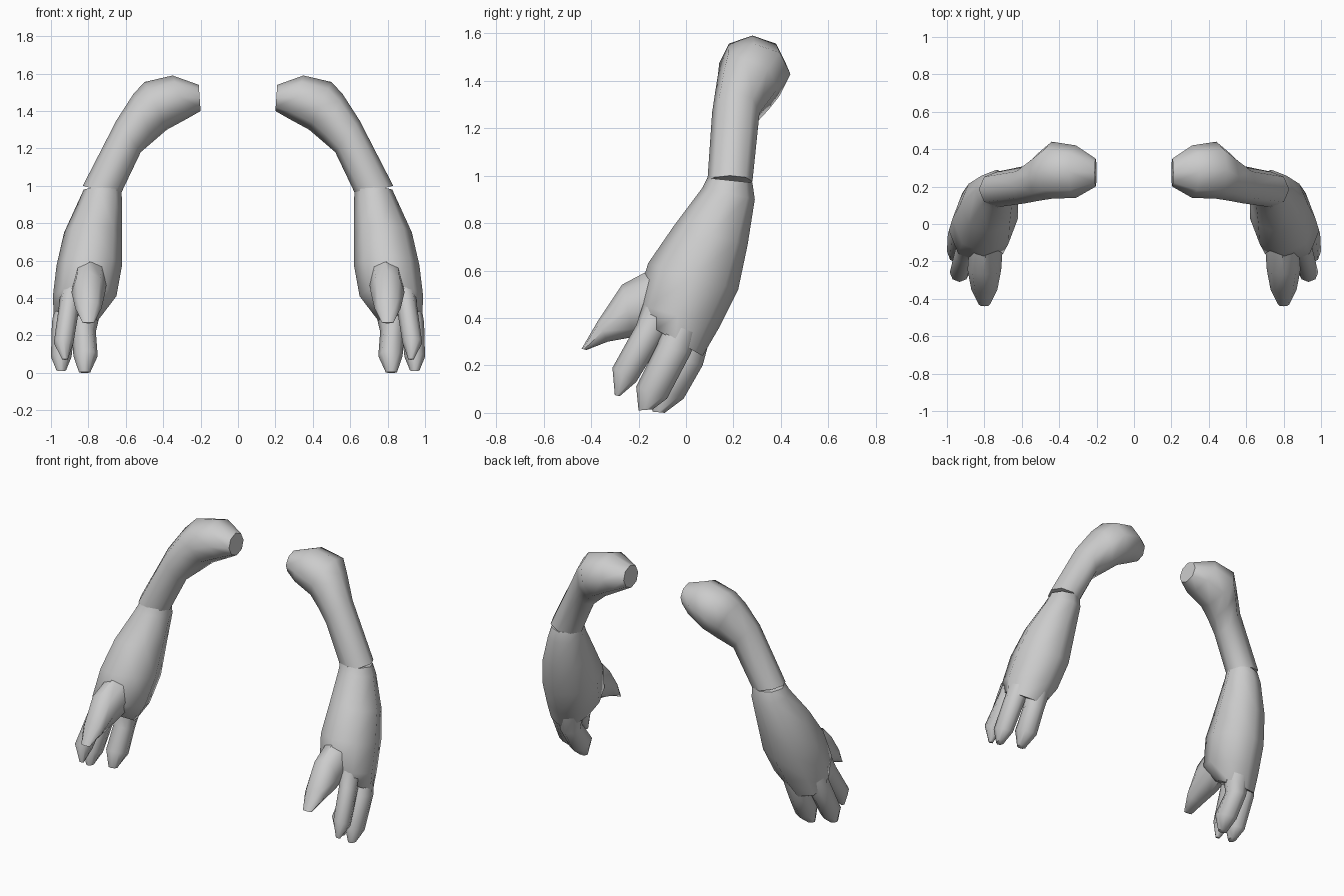
import bpy, bmesh, math
from mathutils import Vector

if "Cube" in bpy.data.objects:
    bpy.data.objects.remove(bpy.data.objects["Cube"])


def loft(name, rings, sides=8):
    """Skin elliptical rings (centre, half axis a, half axis b), mirrored across x."""
    bm = bmesh.new()
    loops = []
    for c, a, b in rings:
        loops.append([bm.verts.new(c + a * math.cos(2 * math.pi * i / sides)
                                   + b * math.sin(2 * math.pi * i / sides))
                      for i in range(sides)])
    for p, q in zip(loops, loops[1:]):
        for i in range(sides):
            j = (i + 1) % sides
            bm.faces.new((p[i], p[j], q[j], q[i]))
    bm.faces.new(loops[0])
    bm.faces.new(loops[-1])
    bmesh.ops.recalc_face_normals(bm, faces=bm.faces)
    me = bpy.data.meshes.new(name)
    bm.to_mesh(me)
    bm.free()
    ob = bpy.data.objects.new(name, me)
    bpy.context.collection.objects.link(ob)
    bpy.ops.object.select_all(action='DESELECT')
    ob.select_set(True)
    bpy.context.view_layer.objects.active = ob
    bpy.ops.object.shade_smooth_by_angle(angle=math.radians(55))
    mod = ob.modifiers.new("mirror", 'MIRROR')
    mod.use_mirror_merge = False
    return ob


def side_rings(rows):
    """Rows of front (y, z), back (y, z), x range."""
    out = []
    for yf, zf, yb, zb, x0, x1 in rows:
        out.append((Vector(((x0 + x1) / 2, (yf + yb) / 2, (zf + zb) / 2)),
                    Vector(((x1 - x0) / 2, 0, 0)),
                    Vector((0, (yf - yb) / 2, (zf - zb) / 2))))
    return out


def front_rings(rows):
    """Rows of upper (x, z), lower (x, z), y range."""
    out = []
    for xt, zt, xb, zb, y0, y1 in rows:
        out.append((Vector(((xt + xb) / 2, (y0 + y1) / 2, (zt + zb) / 2)),
                    Vector(((xt - xb) / 2, 0, (zt - zb) / 2)),
                    Vector((0, (y1 - y0) / 2, 0))))
    return out


# Upper arm, from rounded shoulder to elbow
loft("upper_arm", front_rings([
    (.21, 1.54, .20, 1.40, .20, .35),
    (.35, 1.59, .27, 1.36, .14, .42),
    (.50, 1.555, .38, 1.30, .135, .44),
    (.56, 1.49, .45, 1.24, .125, .385),
    (.65, 1.35, .52, 1.18, .11, .31),
    (.83, 1.00, .63, .95, .09, .28)]))

# Forearm flaring into the palm
loft("forearm", side_rings([
    (.09, .99, .28, .97, .625, .825),
    (.07, .95, .29, .90, .62, .85),
    (-.05, .79, .26, .71, .62, .93),
    (-.16, .63, .22, .52, .62, .97),
    (-.21, .46, .14, .36, .65, .99),
    (-.16, .37, .07, .24, .73, .985)]))

# Thumb and three fingers
digits = {
    "thumb": [(-.12, .62, -.08, .36, .70, .88), (-.27, .54, -.22, .32, .71, .89),
              (-.37, .39, -.33, .30, .73, .87), (-.44, .27, -.42, .265, .77, .83)],
    "front_finger": [(-.18, .46, -.05, .38, .82, .95), (-.21, .37, -.10, .31, .85, .96),
                     (-.31, .19, -.21, .13, .88, .985), (-.30, .075, -.28, .07, .91, .94)],
    "middle_finger": [(-.09, .38, .05, .34, .84, .98), (-.12, .29, .02, .25, .87, .995),
                      (-.21, .11, -.08, .06, .89, 1.0), (-.20, .01, -.14, .015, .92, .97)],
    "rear_finger": [(-.06, .38, .10, .31, .73, .90), (-.06, .24, .07, .20, .76, .89),
                    (-.15, .12, -.01, .06, .75, .88), (-.14, .005, -.09, .0, .79, .85)],
}
for name, rows in digits.items():
    loft(name, side_rings(rows))
